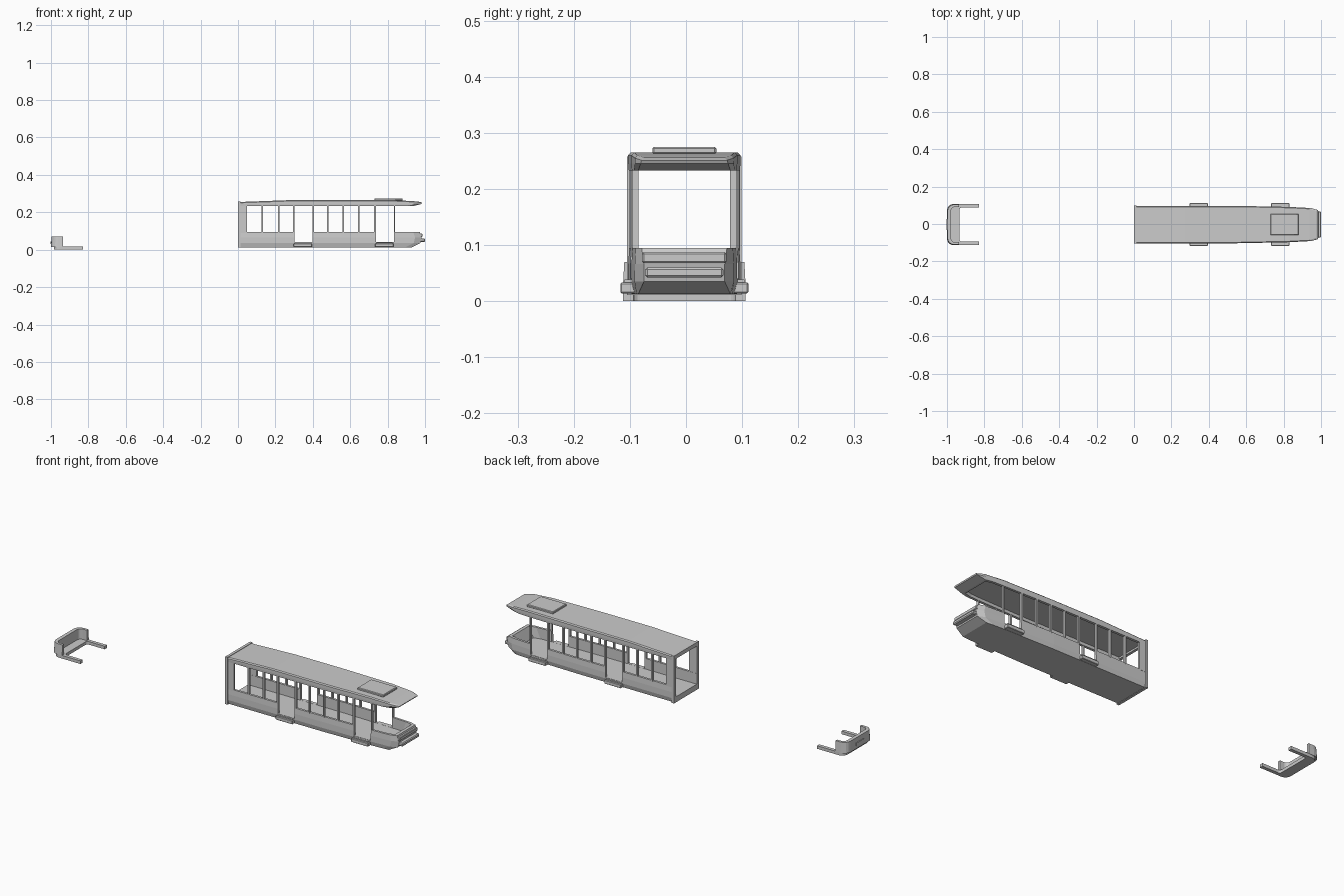
import bpy, bmesh, math

if "Cube" in bpy.data.objects:
    bpy.data.objects.remove(bpy.data.objects["Cube"])

YC = -0.003  # centre line of the vehicle

def finish(name, bm):
    bmesh.ops.recalc_face_normals(bm, faces=bm.faces)
    me = bpy.data.meshes.new(name)
    bm.to_mesh(me)
    bm.free()
    ob = bpy.data.objects.new(name, me)
    bpy.context.collection.objects.link(ob)
    return ob

def box(name, x0, x1, y0, y1, z0, z1, bevel=0):
    bm = bmesh.new()
    bmesh.ops.create_cube(bm, size=1)
    for v in bm.verts:
        v.co = ((x0 + x1) / 2 + v.co.x * (x1 - x0),
                YC + (y0 + y1) / 2 + v.co.y * (y1 - y0),
                (z0 + z1) / 2 + v.co.z * (z1 - z0))
    ob = finish(name, bm)
    if bevel:
        m = ob.modifiers.new("bevel", 'BEVEL')
        m.width, m.segments = bevel, 1
    return ob

def pair(name, x0, x1, y0, y1, z0, z1, bevel=0):
    for side, s in (("left", 1), ("right", -1)):
        a, b = sorted((s * y0, s * y1))
        box(f"{name}_{side}", x0, x1, a, b, z0, z1, bevel)

def half_width(x):
    pts = [(0, .1), (.55, .1), (.85, .094), (.95, .088), (1.1, .08)]
    for (xa, wa), (xb, wb) in zip(pts, pts[1:]):
        if x <= xb:
            return wa + (wb - wa) * (x - xa) / (xb - xa)

def shell(name, levels):
    """Loft plan outlines open at the rear: (z, nose x, inset, nose half width, lowered ends)."""
    bm = bmesh.new()
    rings = []
    for z, nose, inset, nose_w, drop in levels:
        sts = [(x, half_width(x) - inset) for x in (0, .27, .55, .83, nose - .035)] + [(nose, nose_w)]
        dz = (-.01, 0, 0, 0, -.005, -.009) if drop else (0,) * 6
        right = [bm.verts.new((x, YC - w, z + d)) for (x, w), d in zip(sts, dz)]
        left = [bm.verts.new((x, YC + w, z + d)) for (x, w), d in zip(sts, dz)]
        rings.append(right + left[::-1])
    n = len(rings[0])
    for a, b in zip(rings, rings[1:]):
        for i in range(n - 1):
            bm.faces.new((a[i], a[i + 1], b[i + 1], b[i]))
    for r in (rings[0], rings[-1]):
        for i in range(n // 2 - 1):
            bm.faces.new((r[i], r[i + 1], r[n - 2 - i], r[n - 1 - i]))
    bm.faces.new([r[0] for r in rings] + [r[-1] for r in reversed(rings)])
    return finish(name, bm)

# Lower body tub with sloped nose and open rear
tub = shell("lower_body", [
    (.013, .93, .006, .082, False),
    (.035, .975, .0, .072, False),
    (.066, .982, .0, .072, False),
    (.095, .972, .002, .076, False),
    (.095, .955, .014, .068, False),
    (.040, .93, .014, .068, False)])

# Roof shell, hollow underneath
shell("roof", [
    (.265, .972, .005, .072, True),
    (.260, .985, .0, .076, True),
    (.245, .982, .0, .078, False),
    (.233, .935, .001, .082, False),
    (.233, .925, .014, .07, False),
    (.247, .915, .016, .068, False)])
box("roof_hatch", .73, .88, -.057, .057, .262, .275, .003)

# Door openings cut through the tub sides
doors = [(.302, .397), (.737, .833)]
for i, (a, b) in enumerate(doors):
    cut = box(f"door_cutter_{i}", a, b, -.2, .2, .0405, .2)
    cut.hide_render = True
    cut.hide_viewport = True
    cut.display_type = 'WIRE'
    m = tub.modifiers.new("door", 'BOOLEAN')
    m.operation, m.object, m.solver = 'DIFFERENCE', cut, 'EXACT'
    # Entrance steps below each door
    pair(f"step_{i}", a - .004, b - .002, .082, .114, .014, .033, .002)
    pair(f"step_tread_{i}", a + .004, b - .008, .082, .107, .032, .039)

# Window and door pillars, following the side taper
for i, (a, b) in enumerate([(0, .047), (.125, .134), (.213, .222), (.293, .302), (.397, .405),
                            (.477, .485), (.56, .568), (.641, .649), (.728, .737), (.833, .839)]):
    w = half_width((a + b) / 2) - .001
    pair(f"pillar_{i}", a, b, w - .012, w, .09, .24)

# Rear joint frame
pair("rear_frame_side", 0, .014, .088, .102, .011, .258)
box("rear_frame_top", 0, .014, -.1, .1, .238, .258)
box("rear_frame_sill", 0, .014, -.1, .1, .011, .03)

# Nose details
box("nose_light_bar", .95, .986, -.075, .075, .068, .087, .003)
box("nose_bumper", .95, 1.0, -.07, .07, .042, .06, .004)

def u_band(name, xf, xe, half, side_t, front_t, z0, z1, r, top_in=0):
    """U-shaped band: closed at xf with rounded corners, arms ending at xe."""
    def path(x, h, rad):
        arc = [(x + rad - rad * math.sin(t), h - rad + rad * math.cos(t))
               for t in [math.pi / 2 * k / 4 for k in range(5)]]
        one = [(xe, h)] + arc
        return one + [(px, -py) for px, py in reversed(one)]
    inner_r = max(r - side_t, .006)
    outer_low, outer_top = path(xf, half, r), path(xf + top_in, half - top_in, r)
    inner = path(xf + front_t, half - side_t, inner_r)
    bm = bmesh.new()
    loops = [[bm.verts.new((x, y + YC, z)) for x, y in p]
             for p, z in ((outer_low, z0), (outer_top, z1), (inner, z1), (inner, z0))]
    n = len(inner)
    for k in range(4):
        a, b = loops[k], loops[(k + 1) % 4]
        for i in range(n - 1):
            bm.faces.new((a[i], a[i + 1], b[i + 1], b[i]))
    for e in (0, -1):
        bm.faces.new([l[e] for l in loops])
    return finish(name, bm)

# Separate bumper: tall rounded cover, low base with long arms
u_band("bumper_cover", -1.0, -.935, .11, .016, .022, .015, .07, .035, .003)
u_band("bumper_base", -.985, -.83, .109, .018, .052, 0, .016, .03)
box("bumper_plate", -1.002, -.99, -.03, .03, .03, .045)
